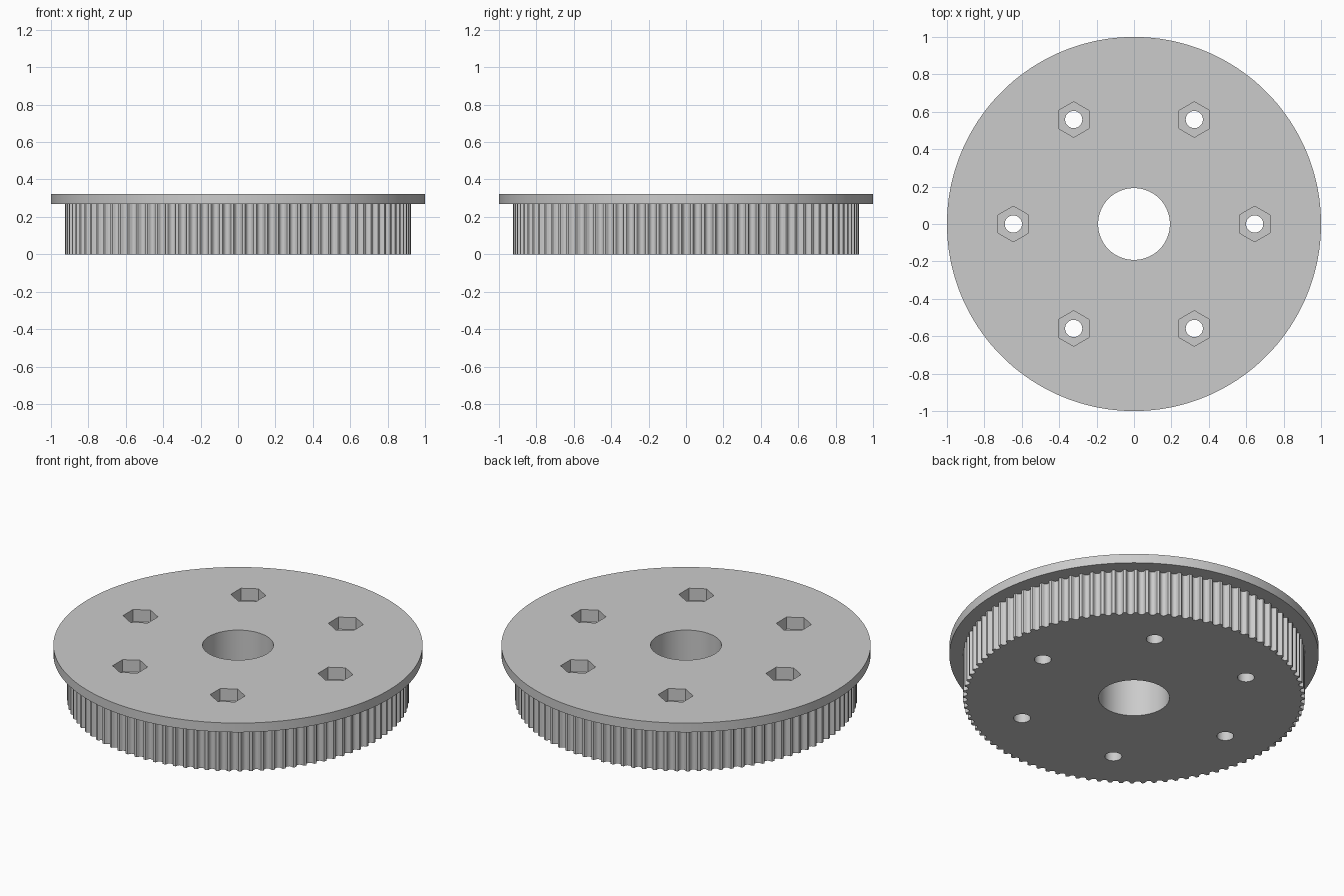
import bpy
import bmesh
from math import pi, cos, sin, radians

TEETH = 96
TIP_R = 0.926
BELT_H = 0.268
TOP = 0.323
POCKET_DEPTH = 0.072
BOLT_CIRCLE = 0.645

cube = bpy.data.objects.get("Cube")
if cube:
    bpy.data.objects.remove(cube, do_unlink=True)

grey = bpy.data.materials.new("light_grey_plastic")
grey.use_nodes = True
grey.diffuse_color = (0.6, 0.6, 0.6, 1)
grey.node_tree.nodes["Principled BSDF"].inputs["Base Color"].default_value = (0.6, 0.6, 0.6, 1)


def ring(radius, sides, cx=0, cy=0, start=0.0):
    return [(cx + radius * cos(start + 2 * pi * i / sides),
             cy + radius * sin(start + 2 * pi * i / sides)) for i in range(sides)]


def prisms(name, outlines, z0, z1):
    """Extrude each closed outline from z0 to z1 into one object."""
    bm = bmesh.new()
    for outline in outlines:
        face = bm.faces.new([bm.verts.new((x, y, z0)) for x, y in outline])
        top = bmesh.ops.extrude_face_region(bm, geom=[face], use_keep_orig=True)["geom"]
        moved = [v for v in top if isinstance(v, bmesh.types.BMVert)]
        bmesh.ops.translate(bm, verts=moved, vec=(0, 0, z1 - z0))
    bmesh.ops.recalc_face_normals(bm, faces=bm.faces)
    mesh = bpy.data.meshes.new(name)
    bm.to_mesh(mesh)
    bm.free()
    mesh.materials.append(grey)
    obj = bpy.data.objects.new(name, mesh)
    bpy.context.collection.objects.link(obj)
    return obj


def combine(target, tool, operation):
    """Apply a boolean and discard the tool object."""
    tool.hide_render = True
    mod = target.modifiers.new(operation.lower(), "BOOLEAN")
    mod.operation = operation
    mod.solver = "EXACT"
    mod.object = tool
    bpy.ops.object.select_all(action="DESELECT")
    bpy.context.view_layer.objects.active = target
    target.select_set(True)
    bpy.ops.object.modifier_apply(modifier=mod.name)
    bpy.data.objects.remove(tool, do_unlink=True)


# Rounded belt groove: (sideways offset, depth below the tooth tip)
half_groove = [(0.023, 0), (0.020, 0.004), (0.017, 0.012), (0.013, 0.018), (0.007, 0.022)]
groove = [(-w, d) for w, d in half_groove] + [(0, 0.023)] + half_groove[::-1]
tooth_outline = []
for i in range(TEETH):
    a = 2 * pi * i / TEETH
    for w, d in groove:
        r = TIP_R - d
        tooth_outline.append((r * cos(a + w / TIP_R), r * sin(a + w / TIP_R)))

# Toothed drum joined to the retaining flange
pulley = prisms("toothed_pulley", [tooth_outline], 0, BELT_H + 0.02)
flange = prisms("flange", [ring(1.0, 180)], BELT_H, TOP)
combine(pulley, flange, "UNION")

# Central bore and bolt holes
centres = ring(BOLT_CIRCLE, 6)
holes = [ring(0.192, 96)] + [ring(0.046, 40, x, y) for x, y in centres]
combine(pulley, prisms("hole_cutter", holes, -0.1, TOP + 0.1), "DIFFERENCE")

# Hexagonal nut pockets sunk from the top
pockets = [ring(0.095, 6, x, y, pi / 2) for x, y in centres]
combine(pulley, prisms("pocket_cutter", pockets, TOP - POCKET_DEPTH, TOP + 0.1), "DIFFERENCE")

bpy.ops.object.shade_smooth_by_angle(angle=radians(30))
